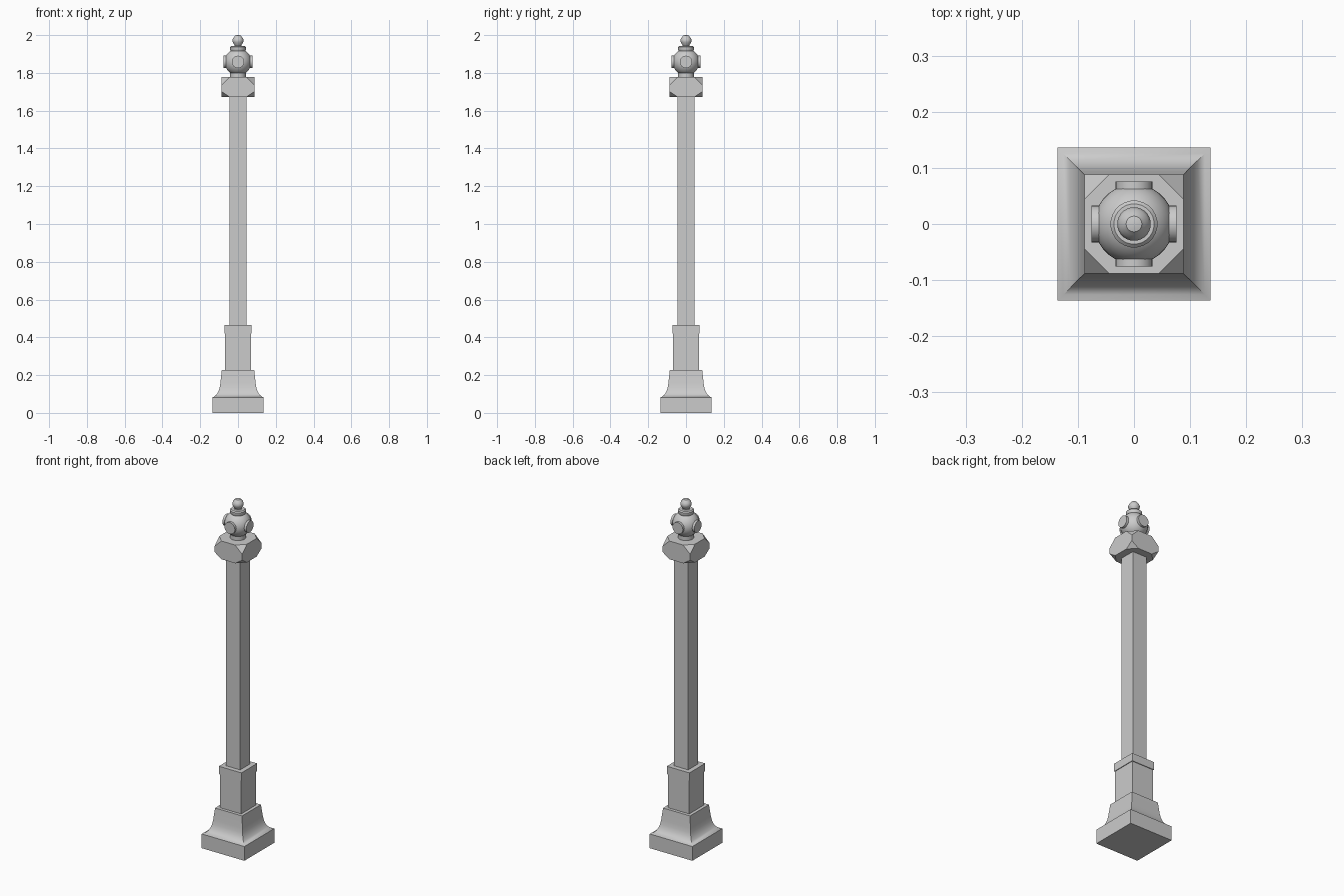
import bpy, bmesh, math
from mathutils import Vector, Matrix

if "Cube" in bpy.data.objects:
    bpy.data.objects.remove(bpy.data.objects["Cube"])


def finish(name, bm, smooth=False):
    bmesh.ops.recalc_face_normals(bm, faces=bm.faces)
    me = bpy.data.meshes.new(name)
    bm.to_mesh(me)
    bm.free()
    ob = bpy.data.objects.new(name, me)
    bpy.context.collection.objects.link(ob)
    if smooth:
        bpy.ops.object.select_all(action='DESELECT')
        bpy.context.view_layer.objects.active = ob
        ob.select_set(True)
        bpy.ops.object.shade_smooth_by_angle(angle=math.radians(35))
    return ob


def stack(name, profile, sides, smooth=False):
    """Stack rings from (radius, z); four sides means radius is the half width."""
    bm = bmesh.new()
    k = math.sqrt(2) if sides == 4 else 1
    off = math.pi / sides
    rings = [[bm.verts.new((r * k * math.cos(off + 2 * math.pi * i / sides),
                            r * k * math.sin(off + 2 * math.pi * i / sides), z))
              for i in range(sides)] for r, z in profile]
    for a, b in zip(rings, rings[1:]):
        for i in range(sides):
            j = (i + 1) % sides
            bm.faces.new((a[i], a[j], b[j], b[i]))
    bm.faces.new(rings[0])
    bm.faces.new(rings[-1])
    return finish(name, bm, smooth)


# Square foot with a concave flare
stack("foot", [(.136, 0), (.136, .082), (.126, .086), (.113, .098), (.103, .115),
               (.097, .135), (.093, .16), (.086, .226)], 4, True)

# Pedestal, collar and long square shaft
stack("pedestal", [(.068, .22), (.068, .425)], 4)
stack("collar", [(.072, .42), (.072, .465)], 4)
stack("shaft", [(.045, .46), (.045, 1.68)], 4)

# Capital block with all eight corners sliced off
bm = bmesh.new()
half, low, high = .088, 1.672, 1.777
bmesh.ops.create_cube(bm, size=1, matrix=Matrix.Translation((0, 0, (low + high) / 2))
                      @ Matrix.Diagonal((2 * half, 2 * half, high - low, 1)))
for sx in (-1, 1):
    for sy in (-1, 1):
        for z, dz in ((low, .03), (high, -.042)):
            a = Vector((sx * half, sy * half, z + dz))
            b = Vector((sx * half, sy * .044, z))
            c = Vector((sx * .044, sy * half, z))
            n = (b - a).cross(c - a)
            if n.dot(Vector((sx * half, sy * half, z)) - a) < 0:
                n = -n
            cut = bmesh.ops.bisect_plane(bm, geom=bm.verts[:] + bm.edges[:] + bm.faces[:],
                                         plane_co=a, plane_no=n, clear_outer=True)
            edges = [e for e in cut["geom_cut"] if isinstance(e, bmesh.types.BMEdge)]
            bmesh.ops.contextual_create(bm, geom=edges)
finish("capital_block", bm)

# Turned neck, ball, ring and finial
stack("neck", [(.042, 1.77), (.042, 1.80)], 24, True)
R, CZ = .071, 1.858
stack("ball", [(R * math.sin(t), CZ - R * math.cos(t))
               for t in [math.pi * (.03 + .94 * i / 16) for i in range(17)]], 32, True)
stack("ball_ring", [(.038, 1.915), (.042, 1.922), (.042, 1.936), (.036, 1.942)], 24, True)
stack("finial", [(.022, 1.938), (.018, 1.946), (.022, 1.952), (.028, 1.963), (.03, 1.973),
                 (.026, 1.984), (.019, 1.992), (.014, 1.998), (.006, 2.0)], 24, True)

# Round bosses on the four sides of the ball
for i, side in enumerate(("front", "right", "back", "left")):
    a = math.pi / 2 * (i - 1)
    bm = bmesh.new()
    m = (Matrix.Translation((.066 * math.cos(a), .066 * math.sin(a), CZ))
         @ Matrix.Rotation(a, 4, 'Z') @ Matrix.Rotation(math.pi / 2, 4, 'Y'))
    bmesh.ops.create_cone(bm, cap_ends=True, segments=24, radius1=.033, radius2=.033,
                          depth=.02, matrix=m)
    finish("boss_" + side, bm, True)
